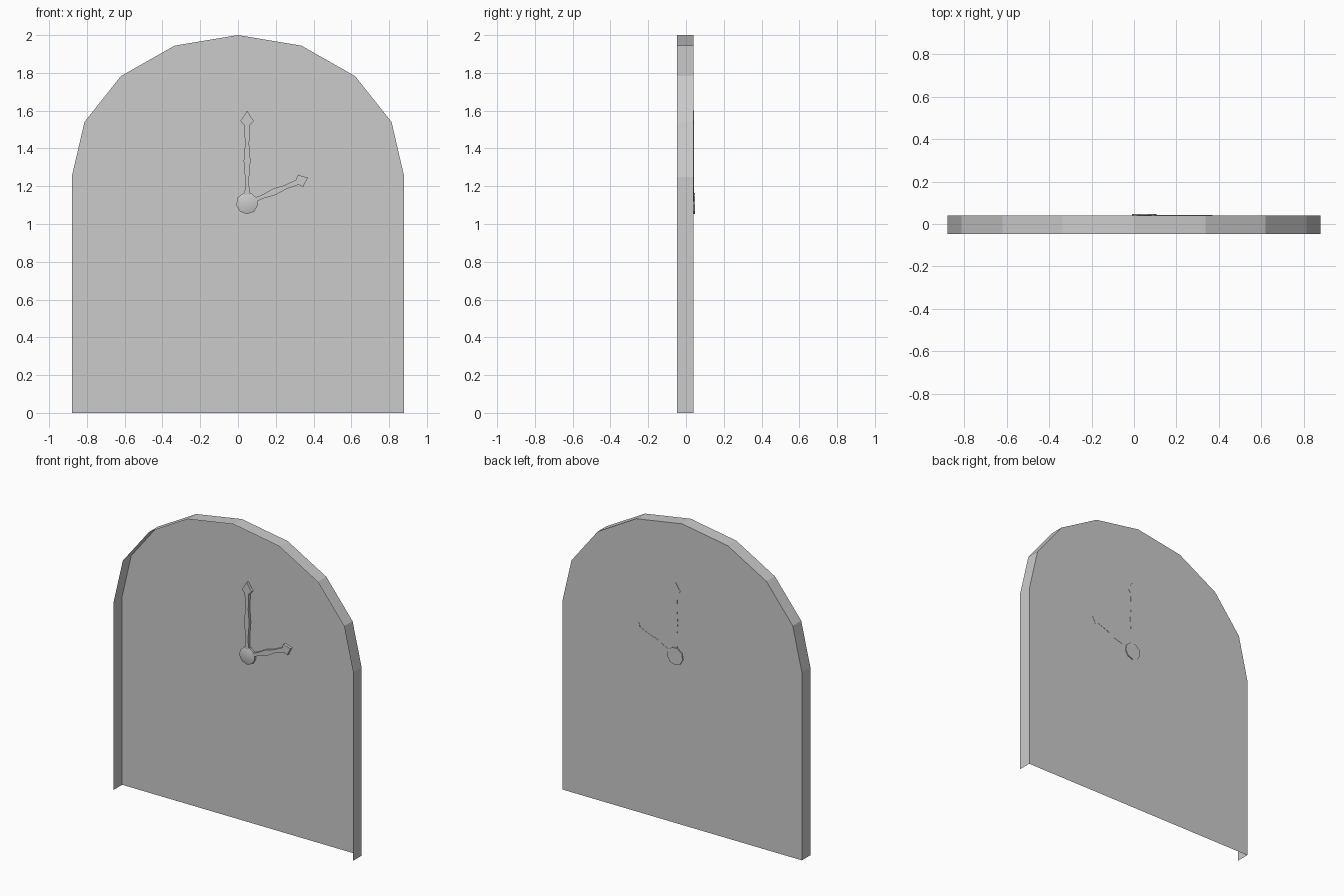
import bpy, bmesh
from math import sin, cos, tau, radians, pi
from mathutils import Matrix, Vector

if "Cube" in bpy.data.objects:
    bpy.data.objects.remove(bpy.data.objects["Cube"])

BACK, FRONT = 0.041, -0.048      # dial plane and open rim edge
PIVOT = Vector((0.048, 0, 1.11))


def finish(name, bm):
    bmesh.ops.recalc_face_normals(bm, faces=bm.faces)
    me = bpy.data.meshes.new(name)
    bm.to_mesh(me)
    bm.free()
    ob = bpy.data.objects.new(name, me)
    bpy.context.collection.objects.link(ob)
    return ob


# arched case: a thin dial with a rim, open at the front and at the base
half = [(0.88, 0), (0.88, 1.25), (0.813, 1.54), (0.62, 1.783), (0.336, 1.944)]
outline = half + [(0, 2)] + [(-x, z) for x, z in reversed(half)]
bm = bmesh.new()
dial = [bm.verts.new((x, BACK, z)) for x, z in outline]
rim = [bm.verts.new((x, FRONT, z)) for x, z in outline]
bm.faces.new(dial)
for i in range(len(outline) - 1):
    bm.faces.new((dial[i], dial[i + 1], rim[i + 1], rim[i]))
finish("clock_case", bm)


# hands: wavy shaft with an arrow head, (distance along shaft 0..1, half width)
def hand(name, shaft, head, tip_width, angle):
    side = [(0.02, 0.012), (0.12, 0.013), (0.3, 0.010), (0.54, 0.018), (0.75, 0.011), (1, 0.015)]
    right = [(w, t * shaft) for t, w in side]
    right += [(0.018, shaft + head * 0.04), (tip_width * 0.6, shaft + head * 0.05),
              (tip_width, shaft + head * 0.3), (tip_width * 0.65, shaft + head * 0.5)]
    pts = right + [(0, shaft + head)] + [(-w, d) for w, d in reversed(right)]
    bm = bmesh.new()
    face = bm.faces.new([bm.verts.new((x, 0.0425, z)) for x, z in pts])
    new = bmesh.ops.extrude_face_region(bm, geom=[face], use_keep_orig=True)["geom"]
    bmesh.ops.translate(bm, vec=(0, -0.02, 0),
                        verts=[v for v in new if isinstance(v, bmesh.types.BMVert)])
    bm.transform(Matrix.Translation(PIVOT) @ Matrix.Rotation(angle, 4, 'Y'))
    finish(name, bm)


hand("minute_hand", 0.415, 0.075, 0.036, 0)
hand("hour_hand", 0.29, 0.06, 0.036, radians(67.3))

# hub: low domed button over the pivot, slightly proud of the dial on both sides
bm = bmesh.new()
N = 9
rings = []
for r, y in [(0.035, 0.019), (0.058, 0.026), (0.058, 0.048)]:
    rings.append([bm.verts.new((PIVOT.x + r * sin(tau * k / N + pi / N), y,
                                PIVOT.z + r * cos(tau * k / N + pi / N))) for k in range(N)])
for a, b in zip(rings, rings[1:]):
    for k in range(N):
        j = (k + 1) % N
        bm.faces.new((a[k], a[j], b[j], b[k]))
bm.faces.new(rings[0])
bm.faces.new(rings[-1])
hub = finish("hand_hub", bm)
bpy.context.view_layer.objects.active = hub
hub.select_set(True)
bpy.ops.object.shade_smooth_by_angle(angle=radians(35))
